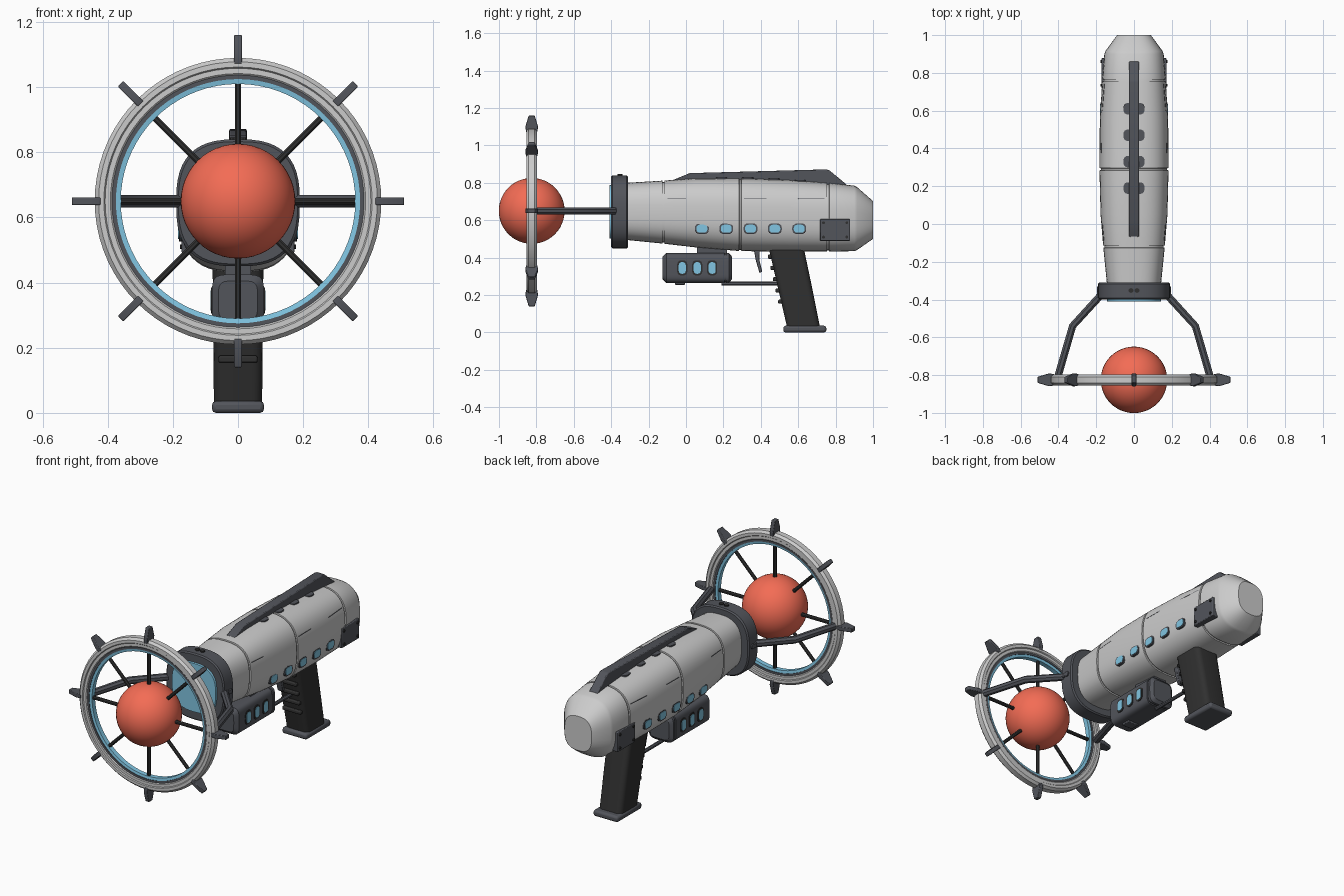
import bpy, bmesh, math
from mathutils import Vector, Matrix

if "Cube" in bpy.data.objects:
    bpy.data.objects.remove(bpy.data.objects["Cube"])

def mat(name, c):
    m = bpy.data.materials.new(name)
    m.diffuse_color = (*c, 1)
    m.use_nodes = True
    m.node_tree.nodes["Principled BSDF"].inputs["Base Color"].default_value = m.diffuse_color
    return m

DARK = mat("dark_metal", (0.085, 0.09, 0.105))
BLACK = mat("black_rubber", (0.03, 0.03, 0.03))
CYAN = mat("cyan_glow", (0.22, 0.56, 0.76))
RED = mat("red_orb", (0.9, 0.15, 0.09))
LIGHT = mat("light_shell", (0.6, 0.6, 0.62))

def finish(name, bm, material, bevel=0, angle=30):
    bmesh.ops.remove_doubles(bm, verts=bm.verts, dist=1e-6)
    bmesh.ops.recalc_face_normals(bm, faces=bm.faces)
    me = bpy.data.meshes.new(name)
    bm.to_mesh(me)
    bm.free()
    ob = bpy.data.objects.new(name, me)
    bpy.context.collection.objects.link(ob)
    me.materials.append(material)
    if bevel:
        b = ob.modifiers.new("bevel", 'BEVEL')
        b.width, b.segments = bevel, 2
    bpy.ops.object.select_all(action='DESELECT')
    ob.select_set(True)
    bpy.context.view_layer.objects.active = ob
    bpy.ops.object.shade_smooth_by_angle(angle=math.radians(angle))
    return ob

def skin(name, rings, material, cap=True, wrap=False, **kw):
    """Join closed point loops into a surface."""
    bm = bmesh.new()
    rv = [[bm.verts.new(p) for p in r] for r in rings]
    n = len(rv[0])
    pairs = list(zip(rv, rv[1:])) + ([(rv[-1], rv[0])] if wrap else [])
    for a, b in pairs:
        for i in range(n):
            bm.faces.new((a[i], a[(i + 1) % n], b[(i + 1) % n], b[i]))
    if cap and not wrap:
        bm.faces.new(rv[0])
        bm.faces.new(rv[-1])
    return finish(name, bm, material, **kw)

def section(y, zc, hx, hz, e, n=48):
    """Superellipse loop in the x-z plane."""
    pts = []
    for i in range(n):
        c, s = math.cos(2 * math.pi * i / n), math.sin(2 * math.pi * i / n)
        pts.append((hx * math.copysign(abs(c) ** (2 / e), c), y, zc + hz * math.copysign(abs(s) ** (2 / e), s)))
    return pts

def loft(name, secs, e, material, **kw):
    return skin(name, [section(*s, e) for s in secs], material, **kw)

def prism(name, yz, x0, x1, material, **kw):
    """Side profile extruded across x."""
    return skin(name, [[(x, *p) for p in yz] for x in (x0, x1)], material, **kw)

def box(name, lo, hi, material, **kw):
    return prism(name, [(lo[1], lo[2]), (hi[1], lo[2]), (hi[1], hi[2]), (lo[1], hi[2])], lo[0], hi[0], material, **kw)

def rod(name, pts, r, material, n=8, **kw):
    """Tube along a path, mitred at its bends."""
    pts = [Vector(p) for p in pts]
    rings = []
    for i, p in enumerate(pts):
        d = (pts[min(i + 1, len(pts) - 1)] - pts[max(i - 1, 0)]).normalized()
        up = Vector((0, 0, 1)) if abs(d.z) < 0.9 else Vector((0, 1, 0))
        u = d.cross(up).normalized()
        v = u.cross(d)
        rings.append([p + r * (math.cos(t) * u + math.sin(t) * v) for t in [2 * math.pi * (k + .5) / n for k in range(n)]])
    return skin(name, rings, material, **kw)

def round_rect(cy, cz, w, h, r):
    pts = []
    for k, (sy, sz) in enumerate([(1, 1), (-1, 1), (-1, -1), (1, -1)]):
        for j in range(5):
            a = math.pi / 2 * (k + j / 4)
            pts.append((cy + sy * (w / 2 - r) + r * math.cos(a), cz + sz * (h / 2 - r) + r * math.sin(a)))
    return pts

# ring, spokes and orb
CY, CZ = -0.825, 0.65
def lathe(name, prof, material, n=72):
    rings = [[(r * math.cos(a), CY + y, CZ + r * math.sin(a)) for r, y in prof]
             for a in [2 * math.pi * i / n for i in range(n)]]
    return skin(name, rings, material, wrap=True)

half = [(.385, .018), (.392, .024), (.408, .024), (.412, .029), (.428, .029), (.44, .016)]
lathe("outer_ring", [(r, -y) for r, y in half] + half[::-1], LIGHT)
lathe("ring_liner", [(.375, -.02), (.388, -.02), (.388, .02), (.375, .02)], DARK)
lathe("ring_glow", [(.36, -.014), (.378, -.017), (.378, .017), (.36, .014)], CYAN)

bm = bmesh.new()
bmesh.ops.create_uvsphere(bm, u_segments=48, v_segments=24, radius=0.176, matrix=Matrix.Translation((0, CY, CZ)))
finish("orb", bm, RED)

for k in range(8):
    a = k * math.pi / 4
    c, s = math.cos(a), math.sin(a)
    rod(f"spoke_{k}", [(.165 * c, CY, CZ + .165 * s), (.368 * c, CY, CZ + .368 * s)], .0105, BLACK)
    prof = [(.422, -.03), (.45, -.034), (.51, -.016), (.51, .016), (.45, .034), (.422, .03)]
    skin(f"ring_spike_{k}", [[(r * c - t * s, CY + y, CZ + r * s + t * c) for r, y in prof] for t in (-.012, .012)],
         DARK, bevel=.003)

# main shell with seam grooves
keys = [(-.32, .495, .80, .143), (-.12, .475, .812, .163), (.05, .455, .824, .177), (.29, .435, .825, .183),
        (.55, .432, .815, .181), (.76, .432, .80, .168), (.90, .435, .785, .157)]
def body(y, inset=0):
    for a, b in zip(keys, keys[1:]):
        if y <= b[0] + 1e-6:
            break
    t = (y - a[0]) / (b[0] - a[0])
    lo, hi, w = [a[i] + t * (b[i] - a[i]) for i in (1, 2, 3)]
    return (y, (lo + hi) / 2, w - inset, (hi - lo) / 2 - inset)

E = 2.7
def side_x(y, z):
    _, zc, hx, hz = body(y)
    return hx * (1 - (abs(z - zc) / hz) ** E) ** (1 / E)

secs = [body(-.32)]
for y in (-.12, .05, .29, .55, .76):
    if y in (.05, .55):
        secs.append(body(y))
    else:
        secs += [body(y - .006), body(y - .005, .007), body(y + .005, .007), body(y + .006)]
secs += [body(.90), (.915, .609, .152, .168), (.995, .602, .093, .105), (1.0, .602, .088, .10)]
loft("main_shell", secs, E, LIGHT)

# muzzle collar and glowing lens
loft("muzzle_collar", [(-.40, .645, .183, .188), (-.393, .645, .19, .195), (-.317, .645, .19, .195),
                       (-.31, .645, .183, .188)], E, DARK)
loft("muzzle_lens", [(-.41, .645, .142, .142), (-.39, .645, .146, .146)], E, CYAN)

# top fin and its vents
prism("top_fin", [(-.07, .80), (-.07, .815), (.02, .852), (.75, .872), (.765, .868), (.86, .79), (.86, .77)],
      -.027, .027, DARK, bevel=.005)
for i, y in enumerate((.19, .33, .47, .61)):
    z = body(y)[1] + body(y)[3]
    rings = [[(px, py, zz) for px, py in round_rect(0, y, .11, .06, .02)] for zz in (z - .03, z + .004)]
    skin(f"fin_clip_{i}", rings, DARK)

# parts mirrored left and right
for tag, s in (("right", 1), ("left", -1)):
    rod(f"ring_arm_{tag}", [(s * .165, -.365, .65), (s * .325, -.54, .65), (s * .405, -.815, .65)], .021, DARK, n=8)
    for i in range(5):
        y, z = .085 + .13 * i, .555
        x = side_x(y, z)
        prism(f"window_frame_{tag}_{i}", round_rect(y, z, .074, .056, .022), s * (x - .03), s * (x + .004), DARK)
        prism(f"window_{tag}_{i}", round_rect(y, z, .058, .042, .017), s * (x - .02), s * (x + .006), CYAN)
    for i in range(3):
        y = -.02 + .08 * i
        prism(f"pod_window_frame_{tag}_{i}", round_rect(y, .345, .054, .08, .02), s * .06, s * .083, BLACK)
        prism(f"pod_window_{tag}_{i}", round_rect(y, .345, .038, .062, .016), s * .06, s * .085, CYAN)
    lo, hi = sorted((s * .12, s * .173))
    box(f"side_plate_{tag}", (lo, .716, .49), (hi, .878, .606), DARK, bevel=.004)
    for i, (y, z) in enumerate([(.735, .51), (.86, .51), (.735, .587), (.86, .587)]):
        rod(f"plate_bolt_{tag}_{i}", [(s * .165, y, z), (s * .178, y, z)], .008, BLACK)
    for i, y in enumerate((-.37, -.345)):
        rod(f"collar_bolt_{tag}_{i}", [(s * .18, y, .65), (s * .197, y, .65)], .015, DARK, n=10)
    rod(f"top_bolt_{tag}", [(s * .016, -.352, .83), (s * .016, -.352, .846)], .013, BLACK, n=10)
    # thin panel line along the flank
    for i, (y0, y1) in enumerate([(-.1, 0), (.31, .43), (.6, .74)]):
        rod(f"panel_line_{tag}_{i}", [(s * (side_x(y, .715) - .0015), y, .715) for y in (y0, y1)], .0025, DARK, n=6)

# under-barrel pod
loft("pod", [(-.125, .345, .06, .06), (-.105, .345, .08, .08), (.205, .345, .08, .08), (.207, .345, .075, .075),
             (.213, .345, .075, .075), (.215, .345, .08, .08), (.23, .345, .08, .08), (.245, .345, .062, .062)], 5, DARK)
box("pod_mount", (-.04, .06, .41), (.04, .22, .48), DARK)
box("pod_rail", (-.035, -.06, .255), (.035, -.005, .28), DARK, bevel=.004)

# grip, ridges, base plate
def grip_y(z):
    return .54 - (z - .03) * .095 / .41
rings = []
for z, hx, rear in ((.02, .074, .718), (.25, .076, .672), (.46, .078, .628)):
    f = grip_y(z)
    rings.append([(px, py, z) for px, py in round_rect(0, (f + rear) / 2, 2 * hx, rear - f, .03)])
skin("grip", rings, BLACK)
for i, z in enumerate((.165, .225, .285, .345, .405)):
    y = grip_y(z)
    box(f"grip_ridge_{i}", (-.06, y - .016, z - .011), (.06, y + .02, z + .011), BLACK, bevel=.006)
box("grip_base", (-.08, .52, 0), (.08, .75, .036), DARK, bevel=.012)

# trigger and guard rod
prism("trigger", [(.36, .46), (.395, .46), (.392, .39), (.408, .325), (.393, .318), (.372, .39)], -.018, .018, DARK, bevel=.003)
rod("guard_rod", [(0, .19, .262), (0, .50, .262)], .011, DARK)
rod("guard_rod_post", [(0, .20, .262), (0, .20, .30)], .011, DARK)
